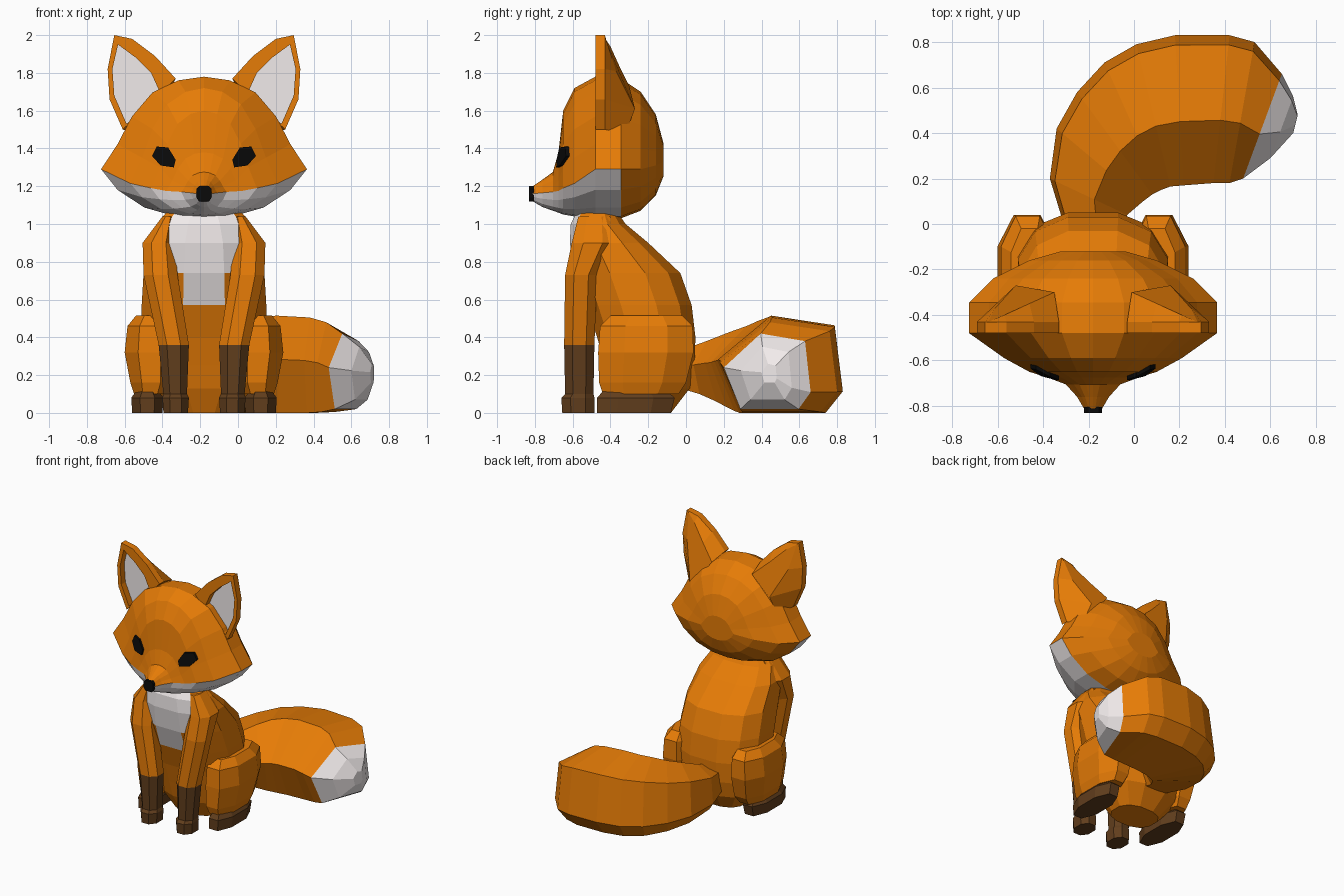
import bpy, bmesh, math
from mathutils import Vector
from mathutils.bvhtree import BVHTree

if "Cube" in bpy.data.objects:
    bpy.data.objects.remove(bpy.data.objects["Cube"])

CX = -0.18  # the animal sits left of the origin, the tail sweeps right


def material(name, rgb):
    m = bpy.data.materials.new(name)
    m.diffuse_color = (*rgb, 1)
    m.use_nodes = True
    m.node_tree.nodes["Principled BSDF"].inputs["Base Color"].default_value = m.diffuse_color
    return m


ORANGE = material("orange_fur", (0.79, 0.20, 0.002))
WHITE = material("white_fur", (0.88, 0.83, 0.83))
BROWN = material("brown_fur", (0.12, 0.048, 0.012))
BLACK = material("black", (0.003, 0.003, 0.003))


def loft(name, rings, mats, pick=lambda i, j: 0, cx=CX):
    """Skin closed rings of points; pick(strip, segment) gives the material, caps use segment -1."""
    bm = bmesh.new()
    vs = [[bm.verts.new((x + cx, y, z)) for x, y, z in r] for r in rings]
    n = len(vs[0])
    for i in range(len(vs) - 1):
        for j in range(n):
            k = (j + 1) % n
            f = bm.faces.new((vs[i][j], vs[i][k], vs[i + 1][k], vs[i + 1][j]))
            f.material_index = pick(i, j)
    bm.faces.new(vs[0][::-1]).material_index = pick(0, -1)
    bm.faces.new(vs[-1]).material_index = pick(len(vs) - 2, -1)
    bmesh.ops.recalc_face_normals(bm, faces=bm.faces[:])
    me = bpy.data.meshes.new(name)
    bm.to_mesh(me)
    bm.free()
    for m in mats:
        me.materials.append(m)
    ob = bpy.data.objects.new(name, me)
    bpy.context.collection.objects.link(ob)
    return ob


def oval(z, x0, x1, y0, y1, n=8, power=1.0):
    """Horizontal ring filling the given box, with a flat side to the front."""
    cx, cy, hx, hy = (x0 + x1) / 2, (y0 + y1) / 2, (x1 - x0) / 2, (y1 - y0) / 2
    fit = math.cos(math.pi / n)
    pts = []
    for k in range(n):
        a = -math.pi / 2 + math.pi / n + 2 * math.pi * k / n
        c, s = math.cos(a) / fit, math.sin(a) / fit
        c = math.copysign(min(1, abs(c) ** power), c)
        s = math.copysign(min(1, abs(s) ** power), s)
        pts.append((cx + hx * c, cy + hy * s, z))
    return pts


def mirrored(rings, side):
    return [[(side * x, y, z) for x, y, z in r] for r in rings]


# Head: cross-sections from the back of the skull to the muzzle
UPPER = [(0, 1), (.25, .96), (.5, .83), (.7, .57), (.84, .27), (1, 0)]
LOWER = [(.84, -.42), (.58, -.78), (.28, -.96), (0, -1)]


def head_ring(y, w, zc, top, bottom):
    half = [(w * u, y, zc + v * (top - zc if v > 0 else zc - bottom)) for u, v in UPPER + LOWER]
    return half + [(-x, yy, z) for x, yy, z in half[-2:0:-1]]


STATIONS = [  # y, half width, cheek height, top, bottom
    (-.12, .14, 1.33, 1.43, 1.25), (-.16, .28, 1.31, 1.58, 1.15),
    (-.24, .44, 1.29, 1.70, 1.07), (-.345, .545, 1.29, 1.77, 1.03),
    (-.48, .545, 1.29, 1.78, 1.03), (-.59, .39, 1.215, 1.72, 1.04),
    (-.65, .28, 1.19, 1.60, 1.05), (-.675, .20, 1.175, 1.38, 1.06),
    (-.705, .12, 1.17, 1.275, 1.07), (-.76, .07, 1.165, 1.235, 1.09),
    (-.815, .038, 1.16, 1.198, 1.122)]
head = loft("head", [head_ring(*s) for s in STATIONS], [ORANGE, WHITE],
            lambda i, j: int(i >= 3 and 5 <= j <= 12))

# Nose
nose = [(.027, 1.2), (.04, 1.185), (.04, 1.14), (.027, 1.12)]
nose = nose + [(-x, z) for x, z in nose[::-1]]
loft("nose", [[(x, y, z) for x, z in nose] for y in (-.805, -.83)], [BLACK])

# Eyes: outlines projected onto the face
EYE = [(.15, 1.34), (.19, 1.405), (.25, 1.41), (.275, 1.36), (.23, 1.31), (.16, 1.30)]
tree = BVHTree.FromPolygons([v.co for v in head.data.vertices],
                            [list(p.vertices) for p in head.data.polygons])
eye = []
for x, z in EYE:
    hit = tree.ray_cast(Vector((CX + x, -2, z)), Vector((0, 1, 0)))[0]
    eye.append((x, hit.y, z))
eye_rings = [[(x, y + d, z) for x, y, z in eye] for d in (-.018, .03)]

# Ears: white hollow, flat rim, back spreading down onto the skull
EAR = [(.15, 1.77), (.26, 1.89), (.38, 1.98), (.475, 2.0), (.51, 1.82), (.50, 1.66), (.43, 1.5)]
HOLLOW = [(.23, 1.69), (.28, 1.8), (.36, 1.88), (.455, 1.95), (.485, 1.82), (.475, 1.68), (.41, 1.53)]
BACK = [(.17, -.30, 1.73), (.28, -.35, 1.83), (.39, -.40, 1.94), (.46, -.43, 1.985),
        (.43, -.37, 1.81), (.34, -.27, 1.61), (.37, -.32, 1.48)]
ear_rings = [[(x, -.43, z) for x, z in HOLLOW], [(x, -.48, z) for x, z in HOLLOW],
             [(x, -.48, z) for x, z in EAR], [(x, -.43, z) for x, z in EAR], BACK]

# Body with a white bib narrowing to the middle facet
BODY = [(1.06, .20, -.58, -.36), (1.0, .25, -.61, -.32), (.9, .30, -.615, -.2),
        (.74, .32, -.59, -.03), (.57, .33, -.53, .03), (.4, .33, -.47, .05),
        (.25, .31, -.43, .045), (.13, .28, -.4, .02), (0, .17, -.34, -.08)]
loft("body", [oval(z, -w, w, a, b, 12, .83) for z, w, a, b in BODY], [ORANGE, WHITE],
     lambda i, j: int(i < 3 and j in (0, 10, 11) or i == 3 and j == 11))

# Leg and foot sections: z, x0, x1, y0, y1
FRONT_LEG = [(0, .085, .215, -.655, -.485), (.08, .08, .22, -.66, -.485), (.1, .09, .215, -.64, -.49),
             (.36, .08, .24, -.645, -.485), (.73, .14, .32, -.64, -.47),
             (.9, .155, .325, -.605, -.38), (1.04, .16, .22, -.57, -.40)]
HAUNCH = [(.1, .2, .37, -.44, -.04), (.16, .17, .39, -.46, .0), (.32, .16, .42, -.465, .04),
          (.46, .17, .405, -.455, .035), (.515, .2, .36, -.40, -.02)]
HIND_FOOT = [(0, .22, .38, -.47, -.08), (.08, .215, .385, -.47, -.06), (.115, .24, .36, -.44, -.10)]

for side, label in ((1, "right"), (-1, "left")):
    loft("eye_" + label, mirrored(eye_rings, side), [BLACK])
    loft("ear_" + label, mirrored(ear_rings, side), [ORANGE, WHITE],
         lambda i, j: int(i == 0 and j == -1))
    loft("front_leg_" + label, mirrored([oval(*s, power=.9) for s in FRONT_LEG], side),
         [ORANGE, BROWN], lambda i, j: int(i < 3))
    loft("haunch_" + label, mirrored([oval(*s, power=.9) for s in HAUNCH], side), [ORANGE])
    loft("hind_foot_" + label, mirrored([oval(*s, power=.9) for s in HIND_FOOT], side), [BROWN])

# Tail: six-sided section swept between an inner and an outer curve
SECTION = [(-1, .1), (-.15, 1), (.87, .8), (1, -.55), (.72, -1), (-.62, -1)]
TAIL = [  # inner x, y, outer x, y, bottom, top
    (-.06, -.03, -.30, -.03, .13, .33), (-.03, .04, -.37, .2, .10, .38),
    (.04, .10, -.34, .42, .06, .43), (.08, .13, -.25, .58, .03, .46),
    (.12, .15, -.13, .71, .01, .49), (.16, .165, .01, .79, 0, .505),
    (.22, .17, .18, .83, 0, .515), (.35, .18, .42, .83, 0, .505),
    (.42, .18, .53, .80, .005, .48), (.48, .2, .65, .66, .02, .42),
    (.60, .29, .70, .56, .07, .35), (.70, .40, .72, .48, .16, .26)]
rings = []
for ix, iy, ox, oy, z0, z1 in TAIL:
    rings.append([(ix + (ox - ix) * (s + 1) / 2, iy + (oy - iy) * (s + 1) / 2,
                   z0 + (z1 - z0) * (t + 1) / 2) for s, t in SECTION])
loft("tail", rings, [ORANGE, WHITE], lambda i, j: int(i >= 9), cx=0)
